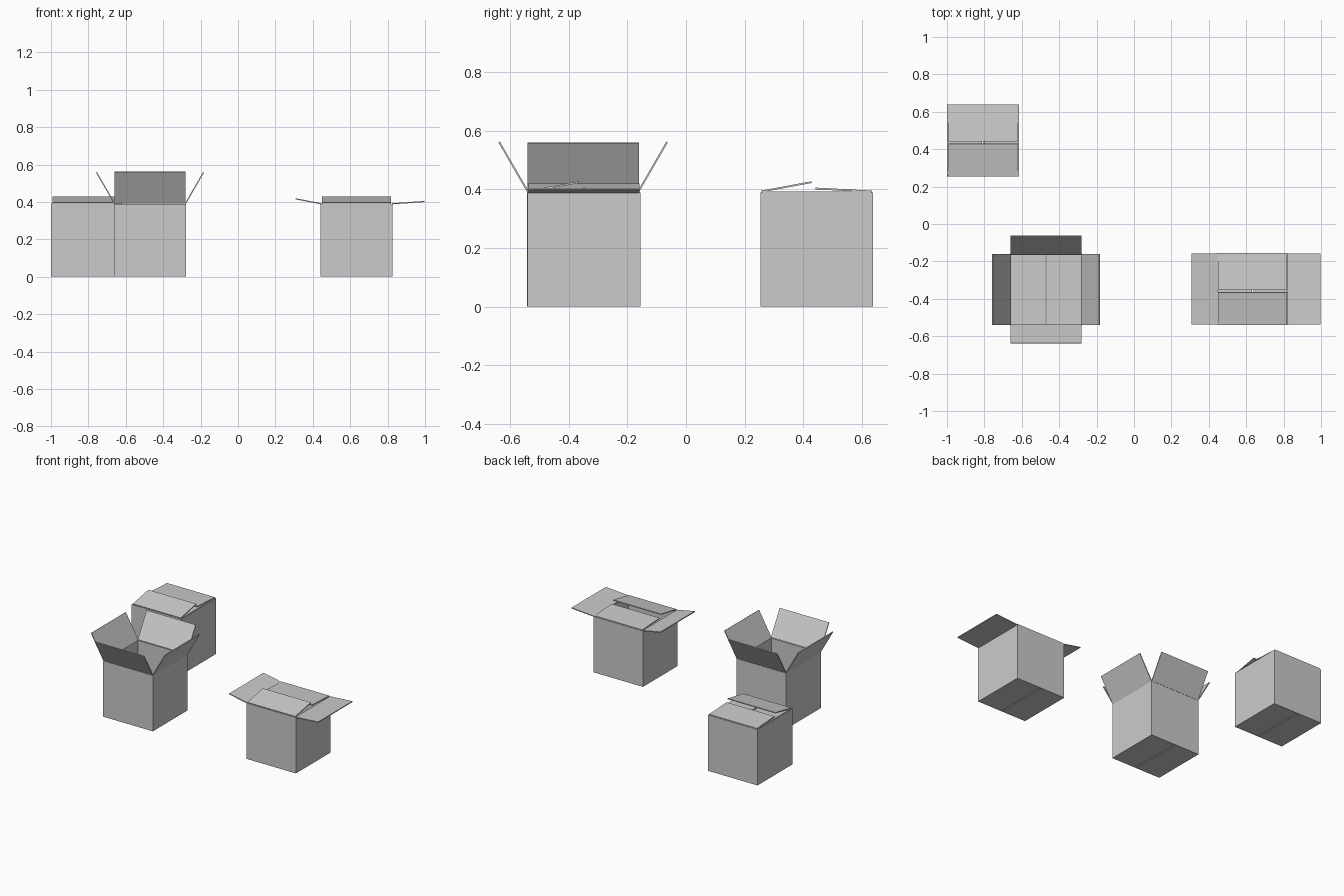
import bpy, bmesh
from math import radians
from mathutils import Matrix, Vector

if "Cube" in bpy.data.objects:
    bpy.data.objects.remove(bpy.data.objects["Cube"])

S = 0.384      # box footprint
H = 0.390      # wall height
T = 0.006      # cardboard thickness


def slab(name, size, matrix):
    """Flat cardboard sheet of a given size placed by a matrix."""
    bm = bmesh.new()
    bmesh.ops.create_cube(bm, size=1, matrix=matrix @ Matrix.Diagonal((*size, 1)))
    mesh = bpy.data.meshes.new(name)
    bm.to_mesh(mesh)
    bm.free()
    ob = bpy.data.objects.new(name, mesh)
    bpy.context.collection.objects.link(ob)
    return ob


def carton(label, cx, cy, flaps):
    """flaps: side -> (angle from outward horizontal, length, width)."""
    base = Matrix.Translation((cx, cy, 0))
    turns = {"right": 0, "back": 90, "left": 180, "front": 270}
    for side, deg in turns.items():
        turn = base @ Matrix.Rotation(radians(deg), 4, 'Z')
        along_x = side in ("front", "back")
        # wall
        slab(f"{label}_{side}_wall", (T, S if along_x else S - 2 * T, H),
             turn @ Matrix.Translation((S / 2 - T / 2, 0, H / 2)))
        # hinged top flap
        angle, length, width = flaps[side]
        hinge_z = H + T / 2 if along_x else H
        slab(f"{label}_{side}_flap", (length, width, T),
             turn @ Matrix.Translation((S / 2 - T / 2, 0, hinge_z))
             @ Matrix.Rotation(-radians(angle), 4, 'Y')
             @ Matrix.Translation((length / 2, 0, 0)))
    # two bottom panels with a narrow seam between them
    half = S / 2 - T - 0.004
    for name, sgn in (("left", -1), ("right", 1)):
        slab(f"{label}_{name}_bottom", (half, S - 2 * T, T),
             base @ Matrix.Translation((sgn * (0.004 + half / 2), 0, T / 2)))


# box with all flaps standing open
carton("open_box", -0.4705, -0.351,
       {s: (60, 0.195, 0.38) for s in ("right", "left", "front", "back")})

# box with long flaps folded in and side flaps spread
carton("half_open_box", 0.634, -0.348, {
    "right": (4, 0.174, 0.38), "left": (11, 0.140, 0.38),
    "front": (169.5, 0.175, 0.37), "back": (177, 0.192, 0.37)})

# box with every flap folded in
carton("closed_box", -0.808, 0.446, {
    "right": (181, 0.183, 0.37), "left": (181, 0.183, 0.37),
    "front": (169.5, 0.175, 0.37), "back": (177, 0.194, 0.37)})
